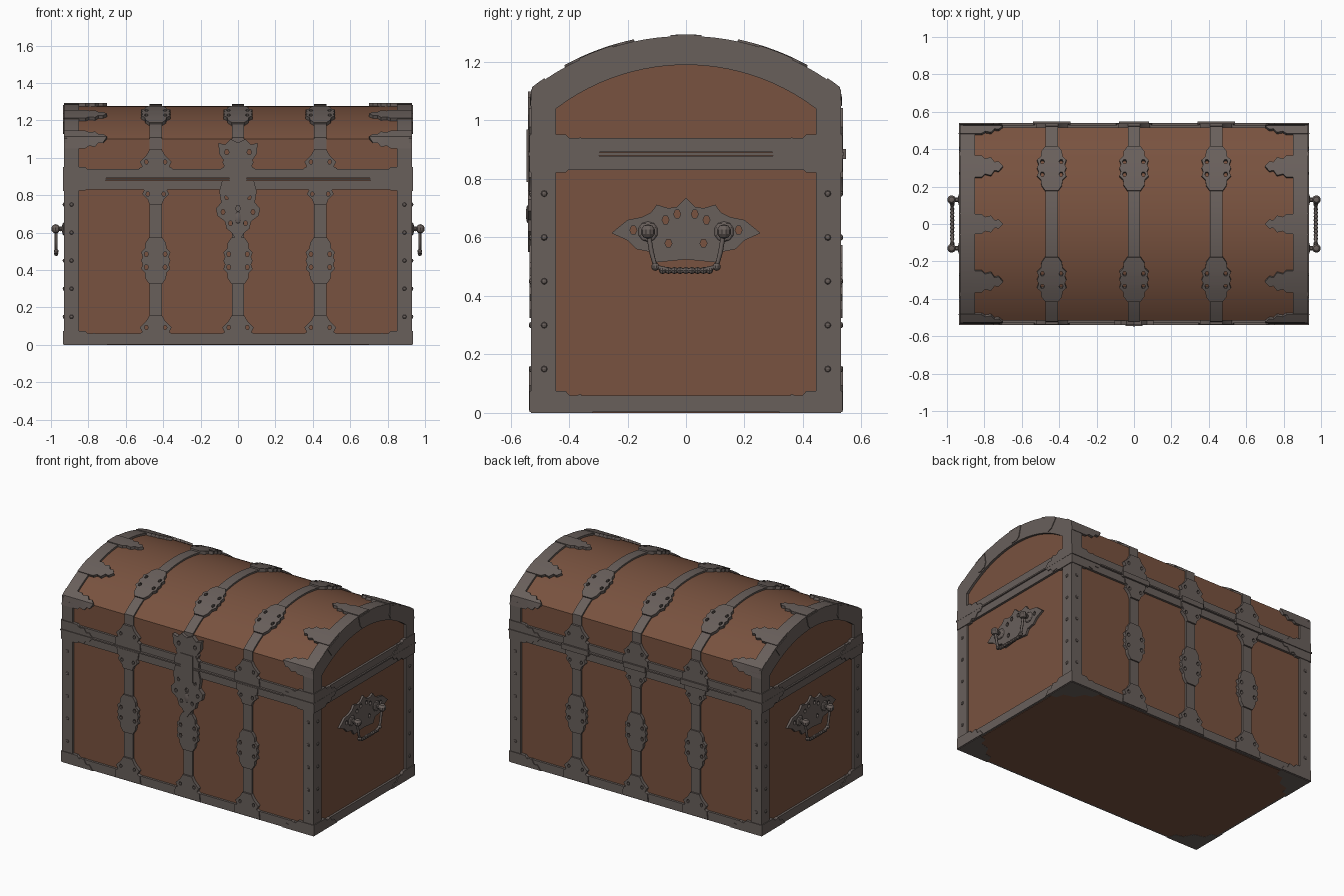
import bpy, bmesh, math
from mathutils import Vector

cube = bpy.data.objects.get("Cube")
if cube:
    bpy.data.objects.remove(cube)


def material(name, rgb, rough):
    m = bpy.data.materials.new(name)
    m.use_nodes = True
    m.diffuse_color = (*rgb, 1)
    node = m.node_tree.nodes["Principled BSDF"]
    node.inputs["Base Color"].default_value = (*rgb, 1)
    node.inputs["Roughness"].default_value = rough
    return m


LEATHER = material("brown leather", (0.19, 0.085, 0.05), 0.7)
IRON = material("grey iron", (0.14, 0.115, 0.105), 0.6)

# Leather core: half width, half depth, lid arc radius and centre height
END, DEEP, RAD, MID = 0.915, 0.515, 0.843, 0.433
THETA = math.asin(DEEP / RAD)
CREASE = RAD * THETA
SPRING = MID + RAD * math.cos(THETA)
STRAPS = (-0.44, 0, 0.44)
SIGNS = (-1, 1)
parts = []


def finish(bm, name, mat=IRON):
    bmesh.ops.recalc_face_normals(bm, faces=bm.faces)
    mesh = bpy.data.meshes.new(name)
    bm.to_mesh(mesh)
    bm.free()
    mesh.materials.append(mat)
    ob = bpy.data.objects.new(name, mesh)
    bpy.context.collection.objects.link(ob)
    parts.append(ob)
    return ob


def box(name, lo, hi, mat=IRON):
    bm = bmesh.new()
    bmesh.ops.create_cube(bm, size=1)
    lo, hi = Vector(lo), Vector(hi)
    for v in bm.verts:
        v.co = (lo + hi) / 2 + v.co * (hi - lo)
    return finish(bm, name, mat)


def ball(name, centre, radius, stretch=(1, 1, 1), seg=10):
    bm = bmesh.new()
    bmesh.ops.create_uvsphere(bm, u_segments=seg, v_segments=seg // 2, radius=radius)
    for v in bm.verts:
        v.co = Vector(centre) + v.co * Vector(stretch)
    return finish(bm, name)


# Wraps: flat (u, v, thickness) onto each face of the chest
def front(u, v, d):
    return (u, -DEEP - d, v)


def back(u, v, d):
    return (u, DEEP + d, v)


def bottom(u, v, d):
    return (u, v, 0.004 - d)


def side(s):
    return lambda u, v, d: (s * (END + d), u, v)


def lid(u, v, d):
    if abs(v) <= CREASE + 1e-5:
        a = v / RAD
        return (u, (RAD + d) * math.sin(a), MID + (RAD + d) * math.cos(a))
    return (u, math.copysign(DEEP + d, v), SPRING - abs(v) + CREASE)


def plate(name, outline, wrap, thick, holes=()):
    """Flat outline with small pierced holes, thickened and wrapped on a face."""
    bm = bmesh.new()
    loops = [outline]
    for hu, hv, r in holes:
        angles = [math.tau * i / 6 for i in range(6)]
        loops.append([(hu + r * math.cos(a), hv + r * 1.3 * math.sin(a)) for a in angles])
    edges = []
    for loop in loops:
        vs = [bm.verts.new((u, v, 0)) for u, v in loop]
        edges += [bm.edges.new((vs[i - 1], vs[i])) for i in range(len(vs))]
    bmesh.ops.triangle_fill(bm, use_beauty=True, edges=edges, normal=(0, 0, 1))
    if wrap is lid:
        for i in range(-12, 13):
            geom = bm.verts[:] + bm.edges[:] + bm.faces[:]
            bmesh.ops.bisect_plane(bm, geom=geom, plane_co=(0, CREASE * i / 12, 0), plane_no=(0, 1, 0))
    top = bmesh.ops.extrude_face_region(bm, geom=bm.faces[:])["geom"]
    for v in top:
        if isinstance(v, bmesh.types.BMVert):
            v.co.z = thick
    for v in bm.verts:
        v.co = wrap(*v.co)
    return finish(bm, name)


def rect(u0, u1, v0, v1):
    return [(u0, v0), (u1, v0), (u1, v1), (u0, v1)]


def mirrored(half, cu=0):
    """Mirror half an outline, given as (offset, v), across u = cu."""
    return [(cu + u, v) for u, v in half] + [(cu - u, v) for u, v in reversed(half) if u]


CLAW = [(0, 1), (0.5, 1), (0.58, 0.72), (0.72, 0.85), (0.8, 0.4), (0.9, 0.45), (1, 0)]
FAN = [(0.095, 0), (0.09, 0.05), (0.072, 0.06), (0.085, 0.085), (0.05, 0.12), (0.033, 0.15)]
QUARTER = [(0.034, 0.125), (0.055, 0.095), (0.058, 0.065), (0.078, 0.045), (0.07, 0.02), (0.078, 0)]


def claw(name, wrap, u, reach, v, height, thick, half=False):
    pts = [(u + reach * t, v + height * h) for t, h in CLAW]
    if half:
        pts.append((u, v))
    else:
        pts += [(a, 2 * v - b) for a, b in reversed(pts[:-1])]
    plate(name, pts, wrap, thick)


def medallion(wrap, u, v, thick=0.02):
    half = QUARTER + [(a, -b) for a, b in reversed(QUARTER[:-1])]
    holes = [(u + s * 0.05, v + t * 0.035, 0.011) for s in SIGNS for t in SIGNS]
    plate("strap_medallion", mirrored([(a, v + b) for a, b in half], u), wrap, thick, holes)


def fan(wrap, u, v, direction, scale=1.0):
    half = [(a * scale if a > 0.04 else a, v + direction * b * scale) for a, b in FAN]
    holes = [(u + s * 0.05 * scale, v + direction * 0.085 * scale, 0.01) for s in SIGNS]
    plate("strap_fan", mirrored(half, u), wrap, 0.022, holes)


# Leather body and barrel lid
box("chest_body", (-END, -DEEP, 0), (END, DEEP, 0.885), LEATHER)
bm = bmesh.new()
profile = [(-DEEP, 0.886)] + [lid(0, CREASE * i / 24, 0)[1:] for i in range(-24, 25)] + [(DEEP, 0.886)]
face = bm.faces.new([bm.verts.new((-END, y, z)) for y, z in profile])
moved = bmesh.ops.extrude_face_region(bm, geom=[face])["geom"]
bmesh.ops.translate(bm, vec=(2 * END, 0, 0), verts=[g for g in moved if isinstance(g, bmesh.types.BMVert)])
if face.is_valid is False or len(bm.faces) < len(profile) + 2:
    bmesh.ops.holes_fill(bm, edges=bm.edges[:], sides=0)
finish(bm, "chest_lid", LEATHER)

# Iron bands around base and seam
for name, z0, z1 in (("base_band", 0.003, 0.06), ("body_rim", 0.83, 0.878), ("lid_rim", 0.893, 0.94)):
    box(name, (-0.93, -0.53, z0), (0.93, 0.53, z1))
box("seam_lip", (-0.936, -0.54, 0.881), (0.936, 0.54, 0.89))

# Corner posts with rivets
for sx in SIGNS:
    for sy in SIGNS:
        xs, ys = sorted((sx * 0.85, sx * 0.93)), sorted((sy * 0.445, sy * 0.53))
        box("corner_post", (xs[0], ys[0], 0.01), (xs[1], ys[1], 0.88))
        box("lid_post", (xs[0], ys[0], 0.893), (xs[1], ys[1], 1.08))
        for i in range(5):
            z = 0.15 + 0.15 * i
            ball("rivet", (sx * 0.93, sy * 0.485, z), 0.011, (0.7, 1, 1), 8)
            ball("rivet", (sx * 0.89, sy * 0.53, z), 0.011, (1, 0.7, 1), 8)

# Lid end rims, arched end frames and keystones
LOW = CREASE + 0.2
steps = [i / 12 for i in range(-12, 13)]
for s in SIGNS:
    plate("lid_end_rim", rect(s * 0.85, s * 0.93, -LOW, LOW), lid, 0.013)
    outer = [(0.53 * t, 0.433 + math.sqrt(0.855 ** 2 - (0.53 * t) ** 2)) for t in steps]
    inner = [(0.445 * t, 0.455 + math.sqrt(0.735 ** 2 - (0.445 * t) ** 2)) for t in reversed(steps)]
    arch = [(-0.53, 0.95)] + outer + [(0.53, 0.95), (0.445, 0.95)] + inner + [(-0.445, 0.95)]
    plate("arch_frame", arch, side(s), 0.0155)
    for a in (-0.4, 0, 0.4):
        corners = ((-0.07, 0.85), (0.07, 0.85), (0.055, 0.785), (0.03, 0.765), (-0.03, 0.765), (-0.055, 0.785))
        key = [(r * math.sin(a + t), MID + r * math.cos(a + t)) for t, r in corners]
        plate("arch_keystone", key, side(s), 0.02)
    # Clawed corner plates on lid, seam, base and underside
    for v, h in ((0, 0.052), (0.31, 0.06), (-0.31, 0.06), (CREASE, 0.05), (-CREASE, 0.05)):
        claw("lid_claw", lid, s * 0.93, -s * 0.23, v, h, 0.018)
    for wrap in (front, back):
        claw("seam_claw", wrap, s * 0.932, -s * 0.23, 0.887, 0.063, 0.02)
        claw("base_claw", wrap, s * 0.932, -s * 0.23, 0.003, 0.072, 0.02, True)
    for sy in SIGNS:
        claw("seam_claw", side(s), sy * 0.532, -sy * 0.24, 0.887, 0.065, 0.02)
        claw("base_claw", side(s), sy * 0.532, -sy * 0.24, 0.003, 0.072, 0.02, True)
        corner = ((0.93, 0.53), (0.7, 0.53), (0.72, 0.47), (0.77, 0.46), (0.8, 0.4), (0.87, 0.38), (0.88, 0.33), (0.93, 0.32))
        plate("underside_corner", [(s * x, sy * y) for x, y in corner], bottom, 0.005)

# Straps with pierced medallions and fans
for x in STRAPS:
    plate("lid_strap", rect(x - 0.033, x + 0.033, -LOW, LOW), lid, 0.011)
    for s in SIGNS:
        medallion(lid, x, s * 0.3)
    for wrap in (front, back):
        plate("body_strap", rect(x - 0.033, x + 0.033, 0.03, 0.85), wrap, 0.011)
        medallion(wrap, x, 0.45)
        fan(wrap, x, 0.008, 1)
        fan(wrap, x, 0.878, -1, 0.85)
        fan(wrap, x, 0.893, 1)
    # Hinge knuckles at the back
    wide = 0.1 if x else 0.08
    box("hinge", (x - wide, 0.52, 0.868), (x + wide, 0.548, 0.902))

# Lock plate and hasp
lock = [(0, 0.55), (0.035, 0.6), (0.06, 0.62), (0.07, 0.66), (0.11, 0.69), (0.118, 0.73),
        (0.09, 0.76), (0.1, 0.82), (0.085, 0.878)]
holes = [(s * a, z, 0.011) for s in SIGNS for a, z in ((0.08, 0.71), (0.06, 0.79), (0.04, 0.65))]
plate("lock_plate", mirrored(lock), front, 0.026, holes + [(0, 0.73, 0.013)])
hasp = [(0.09, 0.893), (0.085, 0.94), (0.065, 0.97), (0.1, 1.02), (0.105, 1.08), (0.07, 1.07), (0.04, 1.1), (0, 1.08)]
plate("lock_hasp", mirrored(hasp), front, 0.026, [(s * 0.06, 1.03, 0.012) for s in SIGNS])
box("hasp_bridge", (-0.045, -0.545, 0.79), (0.045, -0.52, 0.97))
ball("lock_boss", (0, -0.54, 0.68), 0.02, (0.8, 0.4, 1.6))

# Side handles: pierced plate, pivot knobs and hanging bail
shield = [(0, 0.735), (0.03, 0.705), (0.06, 0.7), (0.1, 0.712), (0.12, 0.685), (0.15, 0.67), (0.2, 0.66),
          (0.255, 0.615), (0.2, 0.59), (0.17, 0.56), (0.12, 0.55), (0.1, 0.515), (0, 0.525)]
piercing = [(s * a, z, 0.012) for s in SIGNS for a, z in ((0.07, 0.66), (0.18, 0.625), (0.06, 0.58), (0.03, 0.68))]
for s in SIGNS:
    plate("handle_plate", mirrored(shield), side(s), 0.014, piercing)
    for sy in SIGNS:
        ball("handle_pivot", (s * 0.95, sy * 0.13, 0.62), 0.013, (3, 1, 1))
        ball("handle_knob", (s * 0.975, sy * 0.13, 0.62), 0.025)
        ball("handle_collar", (s * 0.932, sy * 0.13, 0.62), 0.035, (0.3, 1, 1))
    curve = bpy.data.curves.new("handle_bail", "CURVE")
    curve.dimensions = "3D"
    curve.bevel_depth, curve.bevel_resolution = 0.008, 2
    curve.use_fill_caps = True
    spline = curve.splines.new("POLY")
    path = [(-0.13, 0.62), (-0.118, 0.55), (-0.105, 0.5), (-0.05, 0.487), (0.05, 0.487), (0.105, 0.5), (0.118, 0.55), (0.13, 0.62)]
    spline.points.add(len(path) - 1)
    for p, (y, z) in zip(spline.points, path):
        p.co = (s * 0.972, y, z, 1)
    curve.materials.append(IRON)
    bpy.context.collection.objects.link(bpy.data.objects.new("handle_bail", curve))
    for i in range(-4, 5):
        ball("handle_twist", (s * 0.972, i * 0.02, 0.487), 0.012, (1, 1.1, 1), 8)
    for sy in SIGNS:
        ball("handle_tip", (s * 0.972, sy * 0.105, 0.5), 0.014)

# Smooth curved surfaces, keep edges crisp
bpy.ops.object.select_all(action="DESELECT")
for ob in parts:
    ob.select_set(True)
bpy.context.view_layer.objects.active = parts[0]
bpy.ops.object.shade_smooth_by_angle(angle=math.radians(25))
